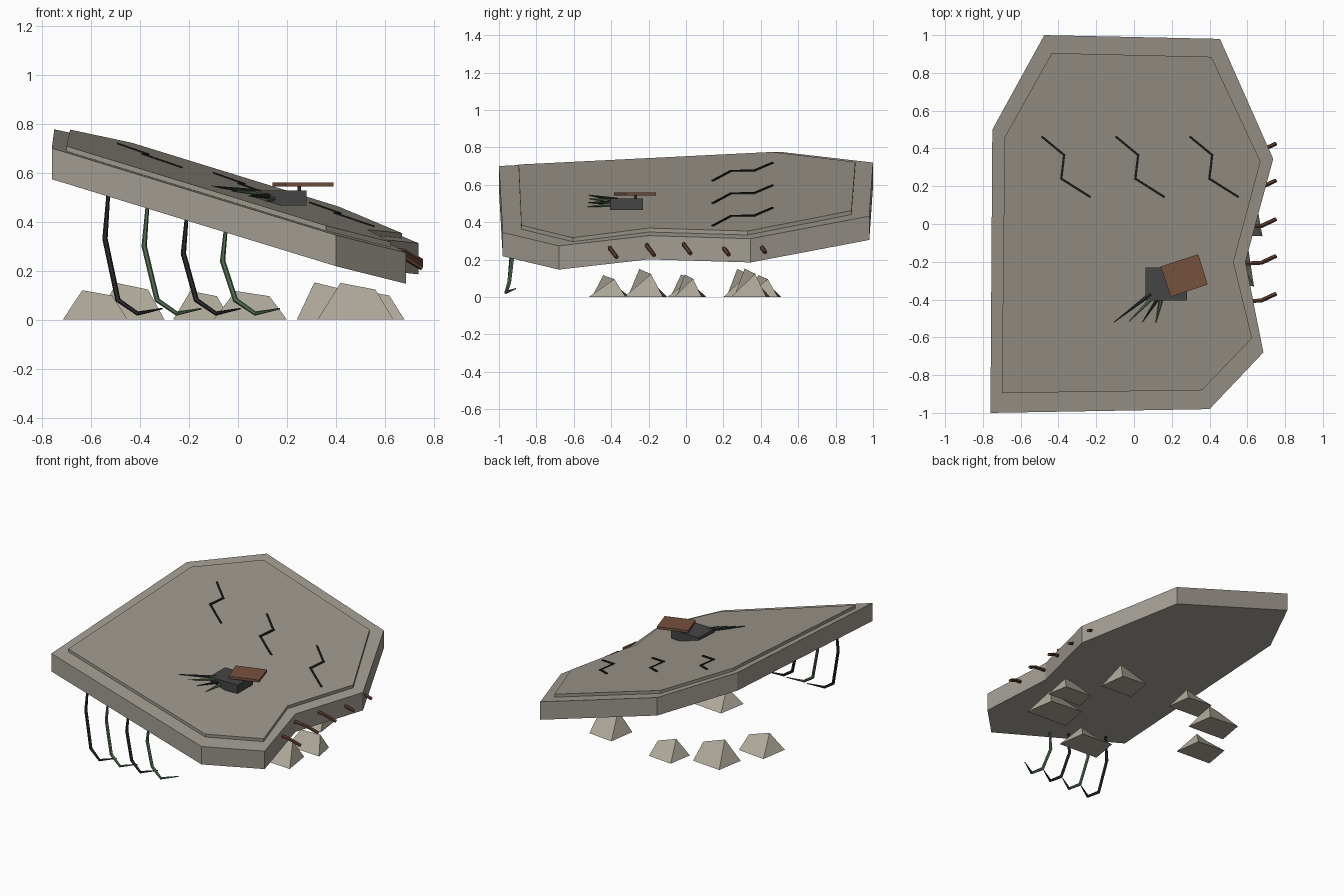
import bpy, bmesh, math
from mathutils import Vector

if "Cube" in bpy.data.objects:
    bpy.data.objects.remove(bpy.data.objects["Cube"])


def material(name, r, g, b):
    m = bpy.data.materials.new(name)
    m.use_nodes = True
    m.diffuse_color = (r, g, b, 1)
    m.node_tree.nodes["Principled BSDF"].inputs["Base Color"].default_value = (r, g, b, 1)
    return m


STONE = material("slab stone", 0.36, 0.33, 0.285)
FACE = material("slab face stone", 0.34, 0.315, 0.265)
ROCK = material("pale rock", 0.43, 0.40, 0.325)
BOARD = material("brown board", 0.18, 0.082, 0.048)
BROWN = material("dark brown", 0.12, 0.052, 0.03)
BLOCK = material("dark grey", 0.06, 0.06, 0.06)
BLACK = material("near black", 0.025, 0.025, 0.028)
GREEN = material("moss green", 0.09, 0.17, 0.09)
CRACK = material("crack black", 0.012, 0.012, 0.012)


def finish(name, bm, mat):
    bmesh.ops.recalc_face_normals(bm, faces=bm.faces)
    mesh = bpy.data.meshes.new(name)
    bm.to_mesh(mesh)
    bm.free()
    mesh.materials.append(mat)
    ob = bpy.data.objects.new(name, mesh)
    bpy.context.collection.objects.link(ob)
    return ob


def tilt(x, y):
    """Height of the tilted slab's top."""
    return 0.52 - 0.307 * x + 0.053 * y


def prism(name, outline, bottom, top, mat):
    """Vertical prism; bottom and top give heights at (x, y)."""
    bm = bmesh.new()
    low = [bm.verts.new((x, y, bottom(x, y))) for x, y in outline]
    high = [bm.verts.new((x, y, top(x, y))) for x, y in outline]
    bm.faces.new(low[::-1])
    bm.faces.new(high)
    for i in range(len(low)):
        j = (i + 1) % len(low)
        bm.faces.new((low[i], low[j], high[j], high[i]))
    return finish(name, bm, mat)


def tube(name, points, radii, mat, sides=6):
    """Bent rod with one ring of vertices at each point."""
    bm = bmesh.new()
    pts = [Vector(p) for p in points]
    rings = []
    for i, p in enumerate(pts):
        d = (pts[min(i + 1, len(pts) - 1)] - pts[max(i - 1, 0)]).normalized()
        side = d.cross(Vector((0, 1, 0))).normalized()
        up = side.cross(d)
        ring = []
        for k in range(sides):
            a = math.tau * k / sides
            ring.append(bm.verts.new(p + radii[i] * (side * math.cos(a) + up * math.sin(a))))
        rings.append(ring)
    bm.faces.new(rings[0])
    bm.faces.new(rings[-1])
    for r, s in zip(rings, rings[1:]):
        for k in range(sides):
            n = (k + 1) % sides
            bm.faces.new((r[k], r[n], s[n], s[k]))
    return finish(name, bm, mat)


# Tilted slab and its raised face
slab = [(-0.76, -1), (0.40, -0.98), (0.685, -0.68), (0.59, -0.20),
        (0.737, 0.345), (0.455, 0.98), (-0.475, 1), (-0.75, 0.5)]
panel = [(-0.70, -0.895), (0.36, -0.88), (0.625, -0.605), (0.527, -0.20),
         (0.67, 0.33), (0.41, 0.885), (-0.435, 0.905), (-0.685, 0.46)]
prism("slab", slab, lambda x, y: tilt(x, y) - 0.127, tilt, STONE)
prism("raised_face", panel, lambda x, y: tilt(x, y) - 0.01,
      lambda x, y: tilt(x, y) + 0.021, FACE)

# Zigzag cracks as thin plates
zigzag = [(-0.485, 0.46), (-0.37, 0.365), (-0.385, 0.24), (-0.235, 0.145)]
for n in range(3):
    path = [Vector((x + 0.392 * n, y)) for x, y in zigzag]
    for k, (a, b) in enumerate(zip(path, path[1:])):
        d = (b - a).normalized() * 0.006
        w = Vector((-d.y, d.x))
        strip = [a - d - w, b + d - w, b + d + w, a - d + w]
        prism(f"crack_{n + 1}_{k + 1}", strip, lambda x, y: tilt(x, y) + 0.02,
              lambda x, y: tilt(x, y) + 0.027, CRACK)

# Dark block with board and peg
prism("block", [(0.06, -0.405), (0.28, -0.405), (0.28, -0.23), (0.06, -0.23)],
      lambda x, y: 0.465, lambda x, y: 0.528, BLOCK)
prism("board", [(0.14, -0.225), (0.195, -0.385), (0.39, -0.32), (0.34, -0.16)],
      lambda x, y: 0.543, lambda x, y: 0.56, BOARD)
tube("board_peg", [(0.25, -0.27, 0.52), (0.25, -0.27, 0.548)], [0.008, 0.008], BROWN)

# Spikes fanning out of the block
spikes = [((0.09, -0.37, 0.52), (-0.105, -0.52, 0.545), BLACK),
          ((0.11, -0.38, 0.515), (-0.025, -0.515, 0.525), GREEN),
          ((0.13, -0.39, 0.505), (0.045, -0.52, 0.505), BLACK),
          ((0.145, -0.39, 0.495), (0.115, -0.525, 0.483), GREEN)]
for i, (a, b, mat) in enumerate(spikes):
    tube(f"spike_{i + 1}", [a, b], [0.012, 0.002], mat)

# Bent rods gripping the slab's left edge
grips = [(-0.39, 0.232), (-0.19, 0.243), (0.005, 0.252), (0.21, 0.245), (0.405, 0.258)]
for i, (y, z) in enumerate(grips):
    tube(f"edge_rod_{i + 1}", [(0.58, y - 0.02, z + 0.035), (0.675, y - 0.015, z + 0.026),
                               (0.75, y + 0.02, z - 0.02)], [0.012, 0.012, 0.011], BROWN)

# Hooked legs hanging under the front edge
for i in range(4):
    x = -0.535 + 0.16 * i
    top = tilt(x, -0.92) - 0.12
    tube(f"hooked_leg_{i + 1}",
         [(x + 0.008, -0.92, top + 0.03), (x - 0.008, -0.925, 0.33 - 0.03 * i),
          (x + 0.045, -0.945, 0.08), (x + 0.125, -0.962, 0.025), (x + 0.225, -0.91, 0.045)],
         [0.007, 0.011, 0.011, 0.009, 0.003], GREEN if i % 2 else BLACK)


def rock(name, x0, x1, y0, y1, height):
    """Four-sided base rising to a short sloping ridge."""
    bm = bmesh.new()

    def at(u, v, z):
        return bm.verts.new((x0 + (x1 - x0) * u, y0 + (y1 - y0) * v, z))

    a, b, c, d = at(0, 0.08, 0), at(1, 0, 0), at(0.9, 0.9, 0), at(0.12, 1, 0)
    high, low = at(0.3, 0.35, height), at(0.76, 0.62, height * 0.82)
    for f in ((d, c, b, a), (a, b, low, high), (b, c, low), (c, d, high, low), (d, a, high)):
        bm.faces.new(f)
    finish(name, bm, ROCK)


# Loose rocks on the ground
rocks = [(-0.715, -0.45, -0.10, 0.11, 0.12), (-0.58, -0.30, 0.20, 0.41, 0.15),
         (-0.265, -0.03, 0.32, 0.51, 0.117), (-0.10, 0.20, -0.52, -0.30, 0.117),
         (0.24, 0.48, 0.24, 0.45, 0.152), (0.325, 0.635, -0.33, -0.10, 0.15),
         (0.42, 0.68, -0.065, 0.10, 0.12)]
for i, spec in enumerate(rocks):
    rock(f"rock_{i + 1}", *spec)
